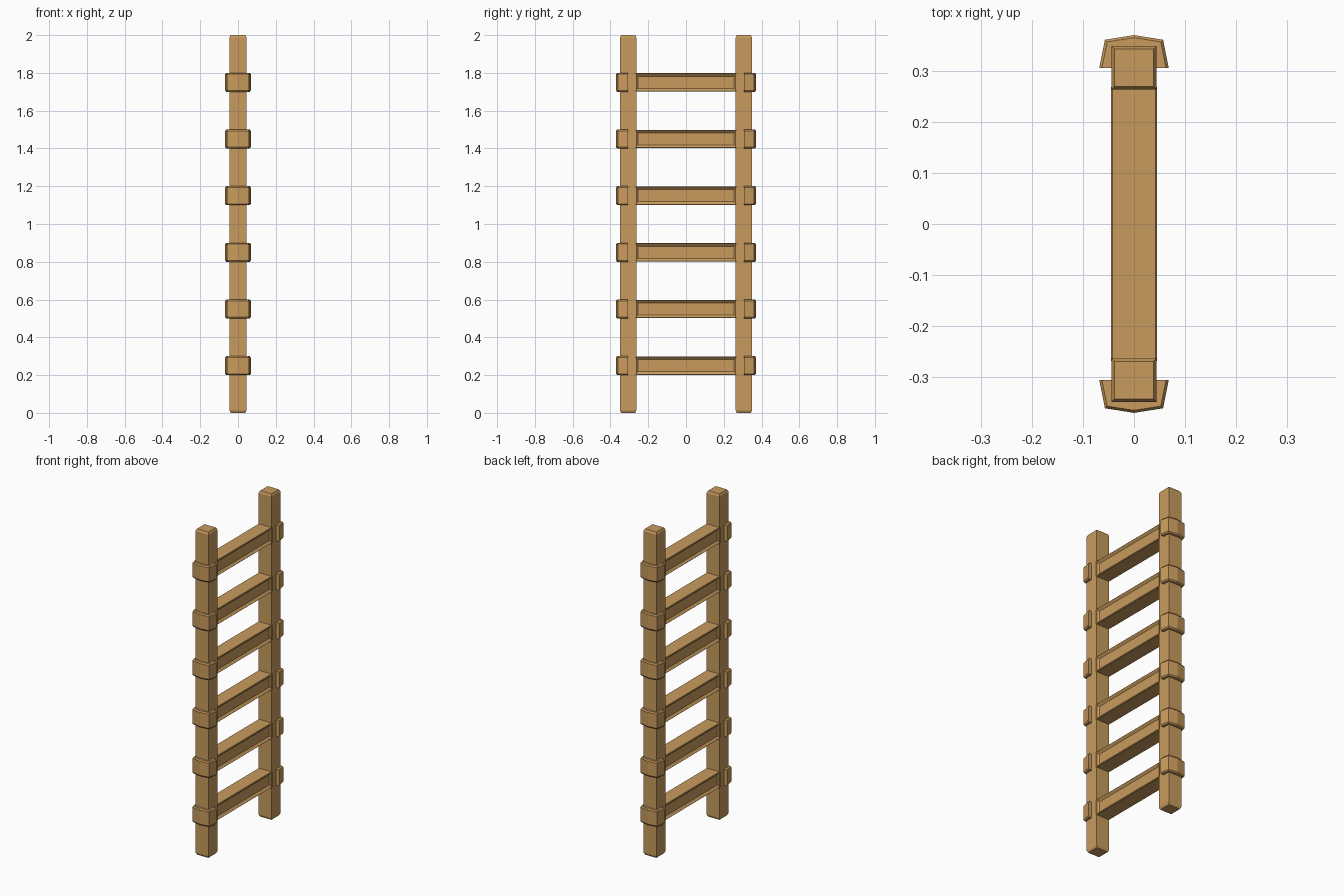
import bpy, bmesh
from mathutils import Matrix, Vector

if "Cube" in bpy.data.objects:
    bpy.data.objects.remove(bpy.data.objects["Cube"])

wood = bpy.data.materials.new("wood")
wood.diffuse_color = (0.58, 0.33, 0.11, 1)
wood.use_nodes = True
wood.node_tree.nodes["Principled BSDF"].inputs["Base Color"].default_value = wood.diffuse_color


def finish(bm, name):
    bmesh.ops.recalc_face_normals(bm, faces=bm.faces)
    mesh = bpy.data.meshes.new(name)
    bm.to_mesh(mesh)
    bm.free()
    mesh.materials.append(wood)
    obj = bpy.data.objects.new(name, mesh)
    bpy.context.collection.objects.link(obj)
    return obj


def loft(name, rings):
    """Join stacked rings of points and cap both ends."""
    bm = bmesh.new()
    loops = [[bm.verts.new(p) for p in ring] for ring in rings]
    n = len(loops[0])
    for a, b in zip(loops, loops[1:]):
        for i in range(n):
            j = (i + 1) % n
            bm.faces.new((a[i], a[j], b[j], b[i]))
    bm.faces.new(loops[0])
    bm.faces.new(loops[-1])
    return finish(bm, name)


def post(name, side):
    # Square upright with chamfered ends
    def ring(z, inset):
        hx, hy = 0.0445 - inset, 0.043 - inset
        return [(sx * hx, side * 0.306 + sy * hy, z)
                for sx, sy in ((-1, -1), (1, -1), (1, 1), (-1, 1))]
    return loft(name, [ring(0, 0.006), ring(0.013, 0), ring(1.987, 0), ring(2, 0.006)])


def end_cap(name, side, z):
    # Angular cap wrapping the outer face of the post
    profile = [(-0.068, 0.306), (-0.057, 0.361), (0, 0.37), (0.057, 0.361), (0.068, 0.306)]

    def ring(dz, inset):
        k = 1 - inset / 0.064
        return [(x * k, side * (0.306 + (y - 0.306) * k), z + dz) for x, y in profile]
    return loft(name, [ring(-0.05, 0.005), ring(-0.043, 0), ring(0.043, 0), ring(0.05, 0.005)])


def rung(name, z):
    # Chamfered bar with a recessed panel on both broad sides
    bm = bmesh.new()
    bmesh.ops.create_cube(bm, size=1, matrix=Matrix.Translation((0, 0, z))
                          @ Matrix.Diagonal((0.091, 0.536, 0.097, 1)))
    long_edges = [e for e in bm.edges if abs(e.verts[0].co.y - e.verts[1].co.y) > 0.1]
    bmesh.ops.bevel(bm, geom=long_edges, offset=0.003, segments=1, affect='EDGES')
    bm.normal_update()
    for s in (-1, 1):
        sides = [f for f in bm.faces if f.normal.x * s > 0.95]
        bmesh.ops.inset_region(bm, faces=sides, thickness=0.014, use_even_offset=True)
        verts = {v for f in sides for v in f.verts}
        bmesh.ops.translate(bm, verts=list(verts), vec=Vector((-s * 0.012, 0, 0)))
    return finish(bm, name)


for side, label in ((-1, "front"), (1, "back")):
    post(f"{label}_post", side)

for i in range(6):
    z = 0.25 + 0.3 * i
    rung(f"rung_{i + 1}", z)
    for side, label in ((-1, "front"), (1, "back")):
        end_cap(f"{label}_cap_{i + 1}", side, z)
